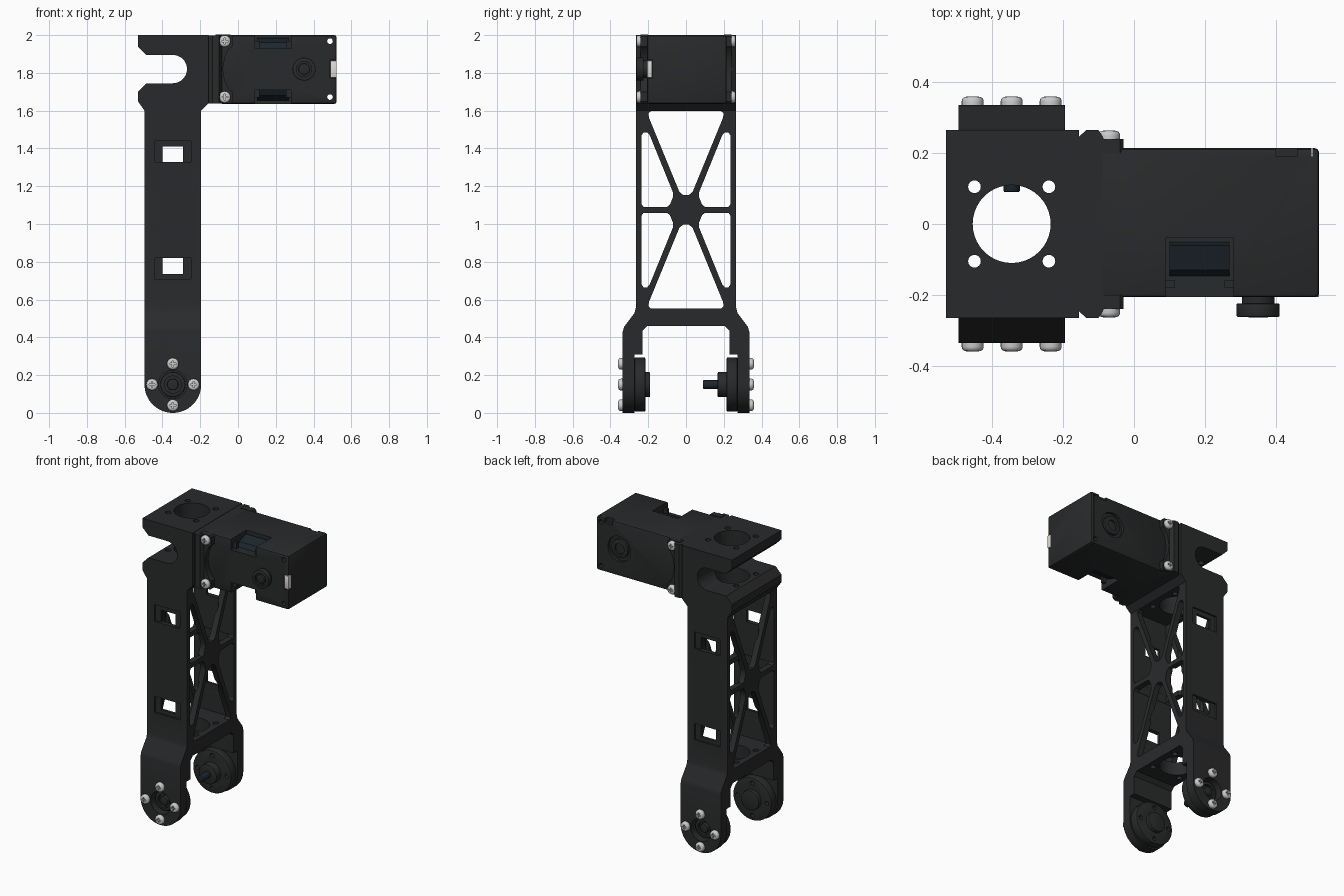
import bpy, bmesh, math
from mathutils import Vector

if "Cube" in bpy.data.objects:
    bpy.data.objects.remove(bpy.data.objects["Cube"])

CX, AZ, HZ = -0.345, 0.15, 1.82      # leg centre x, lower axle z, upper axle z


def material(name, r, g, b):
    m = bpy.data.materials.new(name)
    m.diffuse_color = (r, g, b, 1)
    m.use_nodes = True
    m.node_tree.nodes["Principled BSDF"].inputs["Base Color"].default_value = m.diffuse_color
    return m


BLACK = material("black_plastic", 0.022, 0.023, 0.024)
STEEL = material("steel", 0.6, 0.6, 0.58)
PALE = material("pale_lens", 0.75, 0.74, 0.7)
BLUE = material("blue_black", 0.012, 0.02, 0.028)


def arc(cx, cy, r, a0=0, a1=360, n=40):
    full = abs(a1 - a0) == 360
    k = n if full else n + 1
    return [(cx + r * math.cos(math.radians(a0 + (a1 - a0) * i / n)),
             cy + r * math.sin(math.radians(a0 + (a1 - a0) * i / n))) for i in range(k)]


def prism(name, pts, axis, a, b, mat=BLACK, bevel=0):
    """Extrude a 2D outline along an axis from a to b."""
    place = {"x": lambda p, t: (t, p[0], p[1]), "y": lambda p, t: (p[0], t, p[1]),
             "z": lambda p, t: (p[0], p[1], t)}[axis]
    bm = bmesh.new()
    lo = [bm.verts.new(place(p, a)) for p in pts]
    hi = [bm.verts.new(place(p, b)) for p in pts]
    bm.faces.new(lo)
    bm.faces.new(hi)
    n = len(pts)
    for i in range(n):
        bm.faces.new((lo[i], lo[(i + 1) % n], hi[(i + 1) % n], hi[i]))
    bmesh.ops.recalc_face_normals(bm, faces=bm.faces)
    if bevel:
        sharp = [e for e in bm.edges if e.calc_face_angle(0) > 0.7]
        bmesh.ops.bevel(bm, geom=sharp, offset=bevel, segments=2, profile=0.5, affect="EDGES")
    me = bpy.data.meshes.new(name)
    bm.to_mesh(me)
    bm.free()
    me.materials.append(mat)
    ob = bpy.data.objects.new(name, me)
    bpy.context.collection.objects.link(ob)
    return ob


def box(name, x, y, z, mat=BLACK, bevel=0):
    return prism(name, [(x[0], y[0]), (x[1], y[0]), (x[1], y[1]), (x[0], y[1])], "z", z[0], z[1], mat, bevel)


def cyl(name, axis, c, r, a, b, mat=BLACK, bevel=0, n=40):
    return prism(name, arc(c[0], c[1], r, n=n), axis, a, b, mat, bevel)


def boolean(ob, cutter, op="DIFFERENCE"):
    m = ob.modifiers.new("cut", "BOOLEAN")
    m.operation, m.solver, m.object = op, "EXACT", cutter
    dg = bpy.context.evaluated_depsgraph_get()
    me = bpy.data.meshes.new_from_object(ob.evaluated_get(dg))
    ob.modifiers.clear()
    ob.data = me
    bpy.data.objects.remove(cutter)


# Leg frame: fork section seen from the side, trimmed by the front silhouette
half = [(.265, 2.1), (.265, .56), (.272, .53), (.328, .455), (.335, .43), (.335, -.1), (.272, -.1),
        (.272, .31), (.23, .31), (.23, .435), (.205, .46)]
frame = prism("leg_frame", half + [(-y, z) for y, z in reversed(half)], "x", -.6, -.1)
outline = arc(CX, AZ, .15, 180, 360, 32) + [
    (-.195, 1.6), (-.155, 1.64), (-.155, 2), (-.53, 2), (-.53, 1.94), (-.485, 1.895)]
outline += arc(CX, HZ, .075, 90, -90, 20) + [(-.485, 1.745), (-.53, 1.70), (-.53, 1.65), (-.495, 1.6)]
boolean(frame, prism("silhouette", outline, "y", -.5, .5), "INTERSECT")
boolean(frame, box("cavity", (-.455, -.235), (-.234, .234), (.55, 1.6)))

# Truss windows through both narrow faces
ZC = 1.075
tri = [(-.185, .523), (-.2, .51), (-.195, .485), (-.035, .095), (-.015, .078),
       (.015, .078), (.035, .095), (.195, .485), (.2, .51), (.185, .523)]
side = [(.225, .016), (.235, .03), (.235, .395), (.225, .41), (.205, .41), (.192, .395),
        (.07, .095), (.068, .07), (.085, .028), (.1, .016)]
for s in (1, -1):
    boolean(frame, prism("window", [(y, ZC + s * z) for y, z in tri], "x", -.7, 0))
    for t in (1, -1):
        boolean(frame, prism("window", [(t * y, ZC + s * z) for y, z in side], "x", -.7, 0))

# Cable windows with shallow recesses, and axle bores in the fork
for z0, z1, r0, r1 in ((1.327, 1.41, 1.327, 1.44), (.735, .82, .71, .82)):
    boolean(frame, box("slot", (CX - .055, CX + .055), (-.5, .5), (z0, z1)))
    for s in (1, -1):
        boolean(frame, box("recess", (CX - .095, CX + .095), sorted((s * .253, s * .4)), (r0, r1)))
boolean(frame, cyl("bore", "y", (CX, AZ), .075, -.5, .5))

# Vertical bore and bolt holes
boolean(frame, cyl("bore", "z", (CX, 0), .11, .3, 2.2))
for sx in (1, -1):
    for sy in (1, -1):
        boolean(frame, cyl("hole", "z", (CX + sx * .105, sy * .105), .018, .3, 2.2, n=16))

# Mounting bracket between leg and actuator
b = [(-.156, .245), (-.135, .265), (-.1, .265), (-.085, .24)]
prism("bracket", b + [(x, -y) for x, y in reversed(b)], "z", 1.638, 1.998)
ear = [(-.12, 1.638), (-.04, 1.638), (-.03, 1.648), (-.03, 1.7), (-.05, 1.715)]
ear += [(-.07, 1.76), (-.08, HZ)]
ear += [(x, 2 * HZ - z) for x, z in reversed(ear[:-1])]
for s, n in ((-1, "front"), (1, "back")):
    prism("bracket_ear_" + n, ear, "y", *sorted((s * .2, s * .24)))

# Actuator case
case = box("actuator_case", (-.095, .522), (-.206, .214), (1.636, 2.0), bevel=.012)
for s in (1, -1):
    zs = sorted((HZ + s * .11, HZ + s * .3))
    boolean(case, box("notch", (.09, .28), (-.3, -.04), zs))
    boolean(case, cyl("hole", "y", (.487, HZ + s * .148), .015, -.3, .3, n=16))
    zc = sorted((HZ + s * .1, HZ + s * .15))
    wedge = [(-.15, HZ + s * .105), (-.13, HZ + s * .14), (-.06, HZ + s * .165), (-.05, HZ + s * .105)]
    prism("connector", wedge, "x", .1, .27, BLUE)
    box("connector_tab", (.09, .115), (-.18, -.16), zc)
    box("connector_tab", (.255, .28), (-.18, -.16), zc)
boolean(case, cyl("idler_recess", "y", (.35, HZ), .085, .195, .3))
boolean(case, box("cable_notch", (.4, .46), (.19, .3), (1.97, 2.1)))
boolean(case, box("lens_seat", (.488, .6), (-.3, -.178), (1.772, 1.868)))
boolean(case, box("end_seam", (.5, .503), (.19, .3), (1.5, 2.1)))
box("status_lens", (.489, .522), (-.206, -.179), (1.775, 1.865), PALE, .003)
idler = cyl("idler_hub", "y", (.35, HZ), .062, .19, .212, bevel=.004)
boolean(idler, cyl("hole", "y", (.35, HZ), .035, .2, .3))

# Output shaft on the actuator front
cyl("shaft_neck", "y", (.35, HZ), .046, -.23, -.2)
horn = cyl("shaft_cap", "y", (.35, HZ), .061, -.262, -.224, bevel=.004)
boolean(horn, cyl("seat", "y", (.35, HZ), .04, -.3, -.25))
cyl("shaft_bolt", "y", (.35, HZ), .03, -.264, -.245, bevel=.005)

# Discs inside the fork
for s, n in ((-1, "front"), (1, "back")):
    disc = cyl("fork_disc_" + n, "y", (CX, AZ), .143, *sorted((s * .215, s * .273)), bevel=.006)
    for k in range(4):
        a = k * math.pi / 2
        c = (CX + .11 * math.cos(a), AZ + .11 * math.sin(a))
        boolean(disc, cyl("hole", "y", c, .014, *sorted((s * .1, s * .26)), n=16))
    hub = cyl("disc_boss_" + n, "y", (CX, AZ), .066, *sorted((s * (.19 if s < 0 else .168), s * .3)), bevel=.004)
    boolean(hub, cyl("bore", "y", (CX, AZ), .045, *sorted((s * .28, s * .4))))
    cyl("hub_bolt_" + n, "y", (CX, AZ), .03, *sorted((s * .27, s * .305)), bevel=.005)
cyl("axle_bolt", "y", (CX, AZ), .023, .09, .18, BLUE, .004)

# Pan-head cross screw, built once and instanced
screw = cyl("screw", "y", (0, 0), .031, -.022, .004, STEEL, n=24)
bm = bmesh.new()
bm.from_mesh(screw.data)
rim = [e for e in bm.edges if all(v.co.y < -.02 for v in e.verts)]
bmesh.ops.bevel(bm, geom=rim, offset=.013, segments=4, profile=.5, affect="EDGES")
bm.to_mesh(screw.data)
bm.free()
for w, h in ((.016, .0035), (.0035, .016)):
    boolean(screw, box("cross", (-w, w), (-.1, -.013), (-h, h)))
spots = [(CX + dx, .337, AZ + dz) for dx, dz in ((.11, 0), (-.11, 0), (0, .11), (0, -.11))]
spots += [(-.07, .241, HZ + .148), (-.07, .241, HZ - .148)]
for i, (x, y, z) in enumerate(spots):
    for s, n in ((-1, "front"), (1, "back")):
        ob = bpy.data.objects.new(f"screw_{n}_{i}", screw.data)
        ob.location = Vector((x, s * y, z))
        ob.rotation_euler.z = 0 if s < 0 else math.pi
        bpy.context.collection.objects.link(ob)
bpy.data.objects.remove(screw)

# Smooth curved faces, keep edges sharp
for ob in bpy.context.collection.objects:
    ob.select_set(True)
    bpy.context.view_layer.objects.active = ob
bpy.ops.object.shade_smooth_by_angle(angle=math.radians(30))
